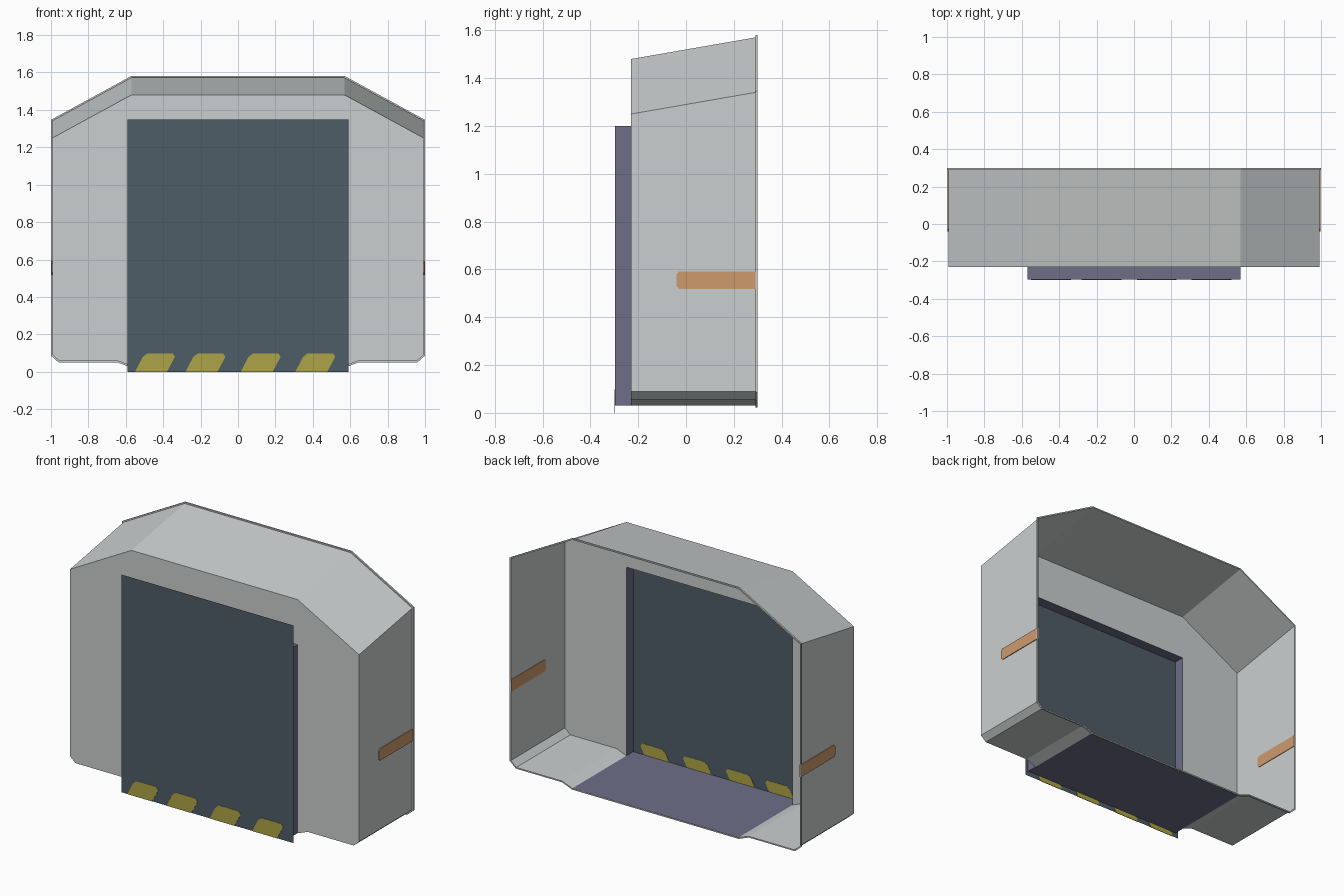
import bpy, bmesh
from mathutils import Vector

if "Cube" in bpy.data.objects:
    bpy.data.objects.remove(bpy.data.objects["Cube"])


def material(name, rgb):
    m = bpy.data.materials.new(name)
    m.diffuse_color = (*rgb, 1)
    m.use_nodes = True
    m.node_tree.nodes["Principled BSDF"].inputs["Base Color"].default_value = m.diffuse_color
    return m


GREY = material("light grey", (0.60, 0.625, 0.625))
SLATE = material("dark slate", (0.078, 0.110, 0.137))
PURPLE = material("dusty purple", (0.158, 0.158, 0.25))
ORANGE = material("orange", (0.62, 0.33, 0.155))
YELLOW = material("hazard yellow", (0.42, 0.37, 0.063))


def finish(bm, name, mat, recalc=True):
    if recalc:
        bmesh.ops.recalc_face_normals(bm, faces=bm.faces)
    me = bpy.data.meshes.new(name)
    bm.to_mesh(me)
    bm.free()
    me.materials.append(mat)
    ob = bpy.data.objects.new(name, me)
    bpy.context.collection.objects.link(ob)
    return ob


def strip(bm, a, b, closed=True):
    """Quads between two matching point rows."""
    n = len(a)
    for i in range(n if closed else n - 1):
        j = (i + 1) % n
        bm.faces.new((a[i], a[j], b[j], b[i]))


def prism(name, pts, place, lo, hi, mat):
    """Closed plate from a 2D outline; place(u, v, depth) gives 3D."""
    bm = bmesh.new()
    a = [bm.verts.new(place(u, v, lo)) for u, v in pts]
    b = [bm.verts.new(place(u, v, hi)) for u, v in pts]
    bm.faces.new(a)
    bm.faces.new(b[::-1])
    strip(bm, a, b)
    return finish(bm, name, mat)


def outline(rise):
    """Shell outline, counter-clockwise from the front; the roof lifts by rise."""
    half = [(0.57, 0.03), (0.64, 0.057), (0.955, 0.057), (0.992, 0.09),
            (0.992, 1.25 + rise), (0.57, 1.48 + rise)]
    return half + [(-x, z) for x, z in half[::-1]]


def offset(pts, d):
    """Mitred outward offset of a counter-clockwise outline."""
    out = []
    for i, p in enumerate(pts):
        p = Vector(p)
        e1 = (p - Vector(pts[i - 1])).normalized()
        e2 = (Vector(pts[(i + 1) % len(pts)]) - p).normalized()
        n1, n2 = Vector((e1.y, -e1.x)), Vector((e2.y, -e2.x))
        out.append(tuple(p + (n1 + n2) * d / (1 + n1.dot(n2))))
    return out


FRONT, BACK = -0.23, 0.30
DOOR_W, DOOR_B, DOOR_T = 0.57, 0.03, 1.20

# Outer shell: open back, rising roof, doorway cut in the front
bm = bmesh.new()
f = [bm.verts.new((x, FRONT, z)) for x, z in outline(0)]
b = [bm.verts.new((x, BACK, z)) for x, z in outline(0.092)]
strip(bm, b, f, closed=False)
head = [bm.verts.new((s * DOOR_W, FRONT, DOOR_T)) for s in (-1, 1)]
bm.faces.new(f + head)
bm.normal_update()
bmesh.ops.recalc_face_normals(bm, faces=bm.faces)
if max(bm.faces, key=lambda q: q.calc_area()).normal.y > 0:
    bmesh.ops.reverse_faces(bm, faces=bm.faces)
finish(bm, "shell", GREY, recalc=False)

# Thin rim around the open back
bm = bmesh.new()
inner, outer = outline(0.092), offset(outline(0.092), 0.008)
rows = [[bm.verts.new((x, y, z)) for x, z in pts]
        for pts, y in ((inner, 0.29), (outer, 0.29), (outer, BACK), (inner, BACK))]
for i in range(4):
    strip(bm, rows[i], rows[(i + 1) % 4])
finish(bm, "back_rim", GREY)

# Doorway lining: jambs and head in front of the shell
bm = bmesh.new()
lining = [(DOOR_W, DOOR_B), (DOOR_W, DOOR_T), (-DOOR_W, DOOR_T), (-DOOR_W, DOOR_B)]
a = [bm.verts.new((x, -0.297, z)) for x, z in lining]
c = [bm.verts.new((x, FRONT, z)) for x, z in lining]
strip(bm, a, c, closed=False)
finish(bm, "doorway_lining", PURPLE)

# Floor from the door to the back
bm = bmesh.new()
bm.faces.new([bm.verts.new((x, y, DOOR_B)) for x, y in
              ((-DOOR_W, -0.297), (DOOR_W, -0.297), (DOOR_W, BACK), (-DOOR_W, BACK))])
finish(bm, "floor", PURPLE, recalc=False)

# Door panel, a single sheet
bm = bmesh.new()
bm.faces.new([bm.verts.new((x, -0.298, z)) for x, z in
              ((-0.59, 0), (0.59, 0), (0.59, 1.35), (-0.59, 1.35))])
finish(bm, "door_panel", SLATE, recalc=False)

# Slanted hazard stripes, showing on both faces of the door
stripe = [(0, 0), (0.17, 0), (0.213, 0.08), (0.2, 0.098), (0.065, 0.098), (0.04, 0.078)]
for i, x0 in enumerate((-0.55, -0.28, 0.015, 0.307)):
    prism(f"hazard_stripe_{i + 1}", [(x0 + u, v) for u, v in stripe],
          lambda u, v, d: (u, d, v), -0.3, -0.296, YELLOW)

# Side bars with clipped front corners, showing inside and outside
bar = [(-0.04, 0.53), (-0.028, 0.518), (0.3, 0.518), (0.3, 0.592),
       (-0.028, 0.592), (-0.04, 0.58)]
for side, s in (("left", -1), ("right", 1)):
    prism(f"{side}_side_bar", bar, lambda u, v, d: (s * d, u, v), 0.988, 0.997, ORANGE)
